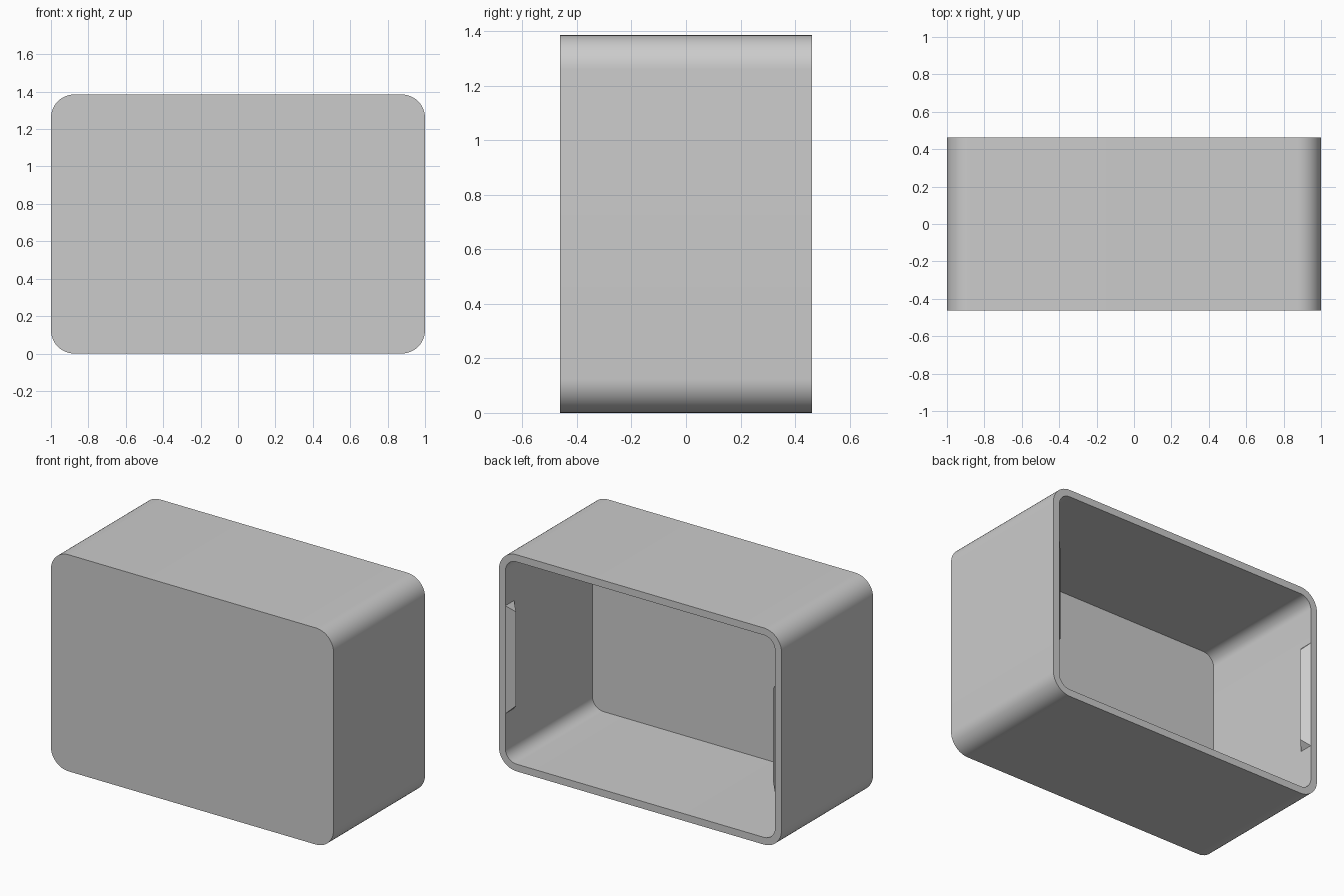
import bpy
import bmesh
from math import cos, sin, pi, radians

cube = bpy.data.objects.get("Cube")
if cube:
    bpy.data.objects.remove(cube, do_unlink=True)

WIDTH, DEPTH, HEIGHT = 2.0, 0.925, 1.385
RADIUS, WALL, STEPS = 0.125, 0.046, 12
FRONT, BACK = -DEPTH / 2, DEPTH / 2
MID = HEIGHT / 2

grey = bpy.data.materials.new("plain_grey")
grey.use_nodes = True
colour = (0.6, 0.6, 0.6, 1)
grey.diffuse_color = colour
grey.node_tree.nodes["Principled BSDF"].inputs["Base Color"].default_value = colour


def finish(name, bm):
    """Turn a bmesh into a named, coloured object."""
    bmesh.ops.recalc_face_normals(bm, faces=bm.faces)
    mesh = bpy.data.meshes.new(name)
    bm.to_mesh(mesh)
    bm.free()
    mesh.materials.append(grey)
    obj = bpy.data.objects.new(name, mesh)
    bpy.context.collection.objects.link(obj)
    return obj


def ring(bm, inset, y):
    """Rounded rectangle of vertices in the plane at depth y."""
    r = RADIUS - inset
    cx, cz = WIDTH / 2 - RADIUS, MID - RADIUS
    verts = []
    for i, (sx, sz) in enumerate([(1, 1), (-1, 1), (-1, -1), (1, -1)]):
        for k in range(STEPS + 1):
            a = (i + k / STEPS) * pi / 2
            verts.append(bm.verts.new((sx * cx + r * cos(a), y,
                                       MID + sz * cz + r * sin(a))))
    return verts


def bridge(bm, a, b):
    n = len(a)
    for i in range(n):
        j = (i + 1) % n
        bm.faces.new((a[i], a[j], b[j], b[i]))


# Hollow case: front panel, outer wall, back rim, inner wall, inner panel
bm = bmesh.new()
rings = [ring(bm, 0, FRONT), ring(bm, 0, BACK),
         ring(bm, WALL, BACK), ring(bm, WALL, FRONT + WALL)]
for a, b in zip(rings, rings[1:]):
    bridge(bm, a, b)
bm.faces.new(rings[0])
bm.faces.new(rings[-1])
case = finish("case", bm)
bpy.ops.object.select_all(action="DESELECT")
case.select_set(True)
bpy.context.view_layer.objects.active = case
bpy.ops.object.shade_smooth_by_angle(angle=radians(30))

# Snap ridges with tapered ends, inside the side walls next to the rim
RIDGE, HALF = 0.044, 0.345
for side, name in ((1, "left_snap_ridge"), (-1, "right_snap_ridge")):
    bm = bmesh.new()
    x = side * (WIDTH / 2 - WALL)
    ends = []
    for s in (-1, 1):
        ends.append([bm.verts.new(p) for p in (
            (x, BACK, MID + s * HALF),
            (x, BACK - 2 * RIDGE, MID + s * HALF),
            (x - side * RIDGE, BACK - RIDGE, MID + s * (HALF - RIDGE)))])
    bridge(bm, *ends)
    for end in ends:
        bm.faces.new(end)
    finish(name, bm)
